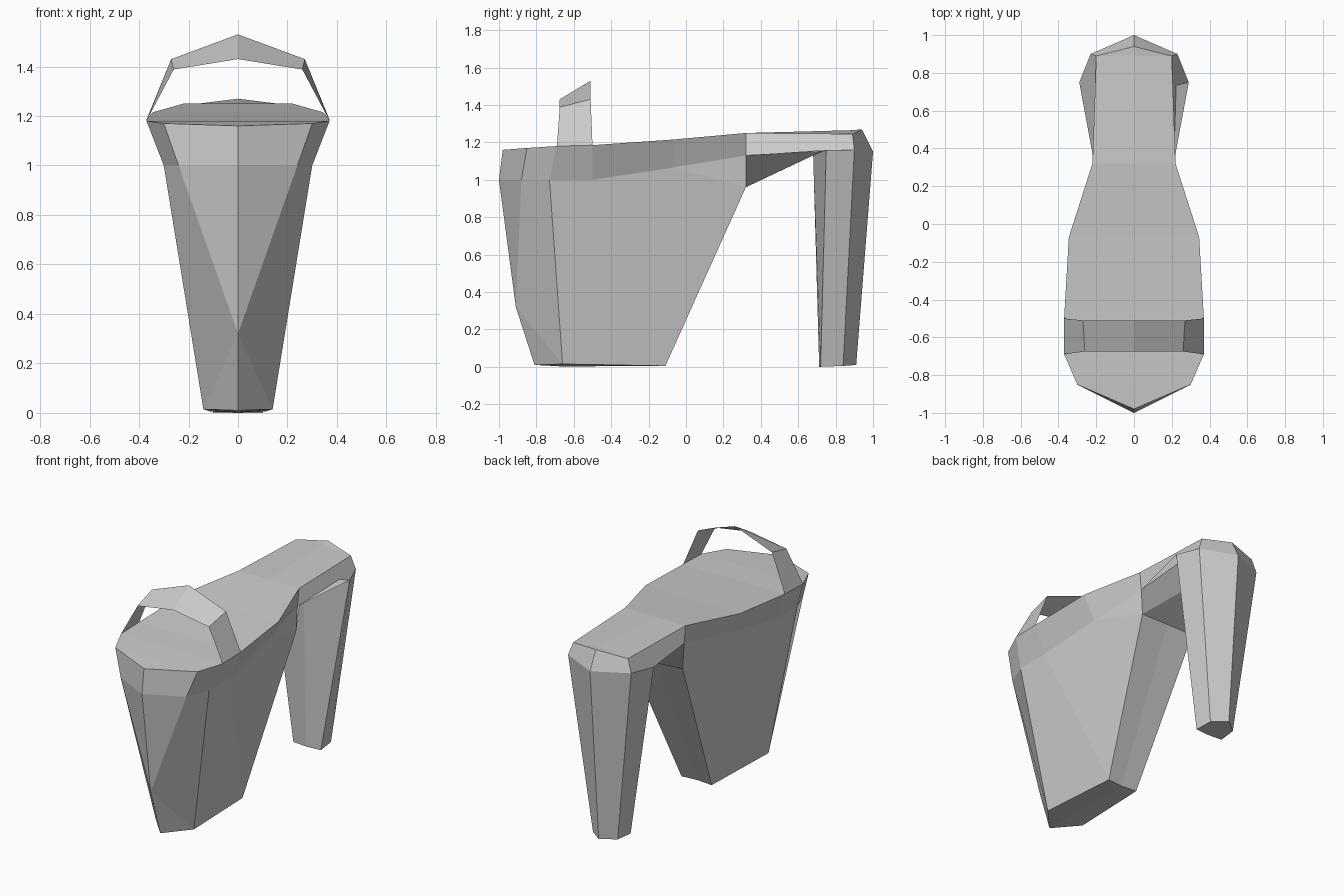
import bpy
import bmesh

if "Cube" in bpy.data.objects:
    bpy.data.objects.remove(bpy.data.objects["Cube"])


def part(name, polys):
    """Half of a part (x >= 0) from polygons of points, mirrored across x."""
    bm = bmesh.new()
    lookup = {}
    for poly in polys:
        pts = list(dict.fromkeys(poly))
        if len(pts) < 3:
            continue
        for p in pts:
            if p not in lookup:
                lookup[p] = bm.verts.new(p)
        bm.faces.new([lookup[p] for p in pts])
    mesh = bpy.data.meshes.new(name)
    bm.to_mesh(mesh)
    bm.free()
    obj = bpy.data.objects.new(name, mesh)
    bpy.context.collection.objects.link(obj)
    mod = obj.modifiers.new("mirror", 'MIRROR')
    mod.use_clip = True
    return obj


def strip(upper, lower):
    """Quads joining two outlines of equal length."""
    return [(upper[i], lower[i], lower[i + 1], upper[i + 1])
            for i in range(len(upper) - 1)]


# Outlines, running from the front centre round the side to the back centre
top = [(0, -.98, 1.16), (.3, -.85, 1.17), (.37, -.69, 1.18), (.37, -.5, 1.185),
       (.345, -.07, 1.215), (.22, .32, 1.25), (.2, .89, 1.245), (0, .94, 1.27)]
rim = [(0, -1, 1), (.24, -.88, 1), (.3, -.73, 1), (.3, -.5, 1),
       (.26, -.07, 1.065), (.21, .32, 1.13)]
heel_rim = [(0, .68, 1.13), (.29, .75, 1.16), (.23, .9, 1.16), (0, 1, 1.15)]
heel_foot = [(0, .712, 0), (.1, .72, 0), (.09, .84, .005), (0, .91, .01)]

# Footbed: top surface with its sloping edge
spine = [(0, y, z + (.02 if y > .8 else 0)) for x, y, z in top[:-1]] + [top[-1]]
spine[0] = top[0]
edge = strip(top[:6], rim)
edge += [(top[5], rim[5], heel_rim[1], heel_rim[2], top[6]),
         (top[6], heel_rim[2], heel_rim[3], top[7])]
part("footbed", strip(spine, top) + edge)

# Platform: tapering block under the front
nose, toe = (0, -.91, .32), (0, -.81, .01)
foot_side, foot_back = (.14, -.66, .015), (.11, -.11, .005)
foot_mid, back_mid = (0, -.66, .002), (0, -.12, .005)
arch, arch_mid = (.2, .32, .96), (0, .32, .96)
part("platform", [
    (rim[0], nose, rim[1]),
    (rim[1], nose, foot_side, rim[2]),
    (nose, toe, foot_side),
    (rim[2], foot_side, foot_back, rim[3]),
    (rim[3], foot_back, arch, rim[4]),
    (rim[4], arch, rim[5]),
    (arch, foot_back, back_mid, arch_mid),
    (toe, foot_mid, foot_side),
    (foot_mid, back_mid, foot_back, foot_side)])

# Shank: underside between platform and heel
part("shank", [(rim[5], arch, heel_rim[0], heel_rim[1]),
               (arch, arch_mid, heel_rim[0])])

# Heel: tapering post with a closed foot
part("heel", strip(heel_rim, heel_foot) + [tuple(reversed(heel_foot))])

# Strap: thin band arching over the front
front = [(.37, -.69, 1.18), (.26, -.675, 1.388), (0, -.675, 1.43)]
back = [(.37, -.5, 1.185), (.27, -.51, 1.43), (0, -.51, 1.53)]
part("strap", strip(front, back)[:] and [tuple(reversed(q)) for q in strip(back, front)][::1]
     and strip(front, back))
for f in bpy.data.objects["strap"].data.polygons:
    if f.normal.x * f.center.x + f.normal.z < 0:
        f.flip()
